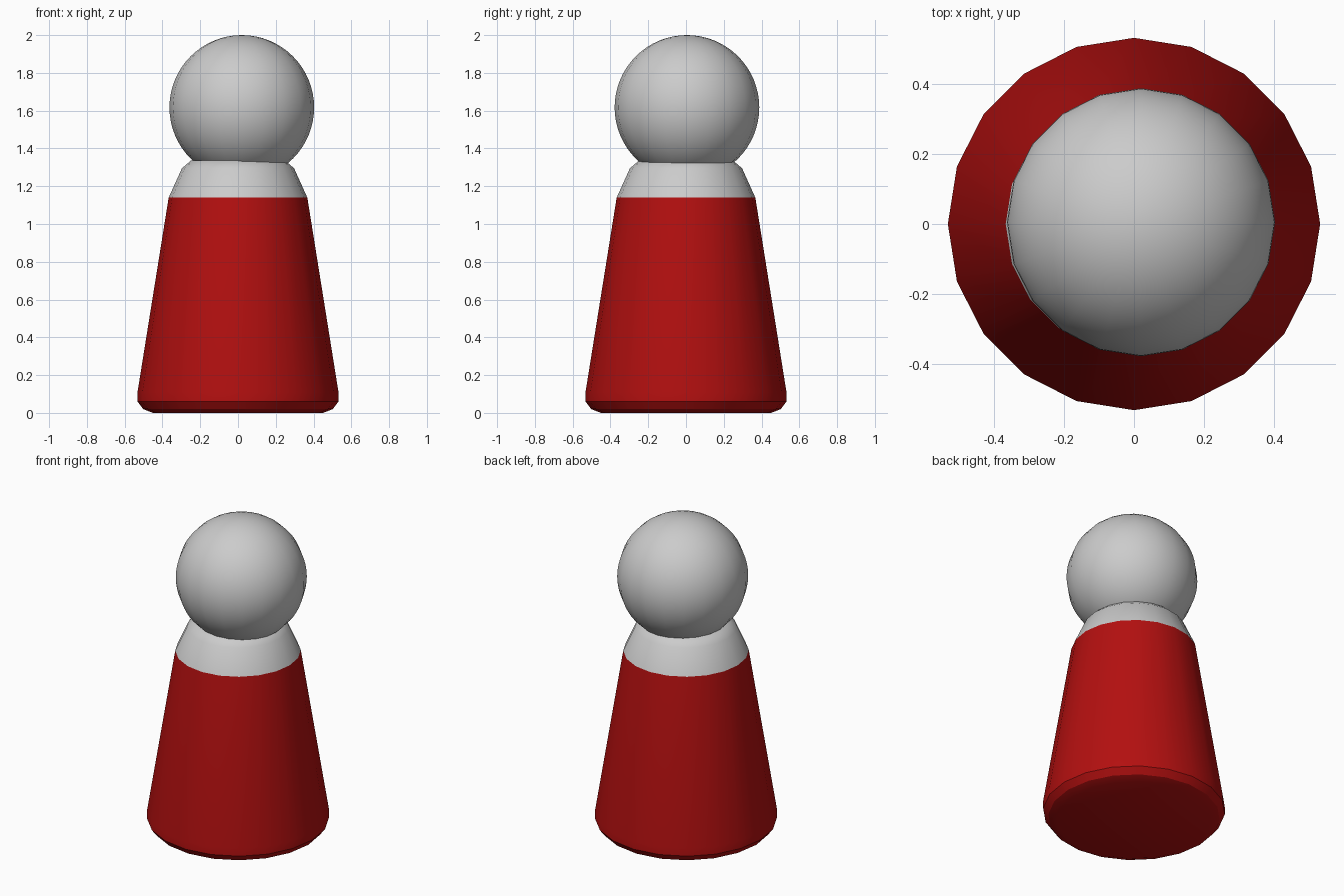
import bpy, bmesh, math

if "Cube" in bpy.data.objects:
    bpy.data.objects.remove(bpy.data.objects["Cube"])

SIDES = 20


def lathe(name, profile, cap_start=False, cap_end=False):
    """Revolve (radius, z) points, listed bottom to top, around z."""
    bm = bmesh.new()
    rings = []
    for r, z in profile:
        rings.append([bm.verts.new((r * math.cos(2 * math.pi * i / SIDES),
                                    r * math.sin(2 * math.pi * i / SIDES), z))
                      for i in range(SIDES)])
    for low, high in zip(rings, rings[1:]):
        for i in range(SIDES):
            j = (i + 1) % SIDES
            bm.faces.new((low[i], low[j], high[j], high[i]))
    if cap_start:
        bm.faces.new(rings[0][::-1])
    if cap_end:
        bm.faces.new(rings[-1])
    mesh = bpy.data.meshes.new(name)
    bm.to_mesh(mesh)
    bm.free()
    obj = bpy.data.objects.new(name, mesh)
    bpy.context.collection.objects.link(obj)
    return obj


def smooth(obj):
    bpy.ops.object.select_all(action='DESELECT')
    obj.select_set(True)
    bpy.context.view_layer.objects.active = obj
    bpy.ops.object.shade_smooth_by_angle(angle=math.radians(30))


# Red tapered body with rounded foot
body = lathe("body", [(0.45, 0.0), (0.502, 0.02), (0.532, 0.06),
                      (0.532, 0.11), (0.367, 1.14)], cap_start=True)
red = bpy.data.materials.new("red_paint")
red.diffuse_color = (0.45, 0.005, 0.005, 1)
red.use_nodes = True
red.node_tree.nodes["Principled BSDF"].inputs["Base Color"].default_value = red.diffuse_color
body.data.materials.append(red)
smooth(body)

# Grey shoulders, closed inside the head
shoulders = lathe("shoulders", [(0.367, 1.14), (0.297, 1.295),
                                (0.25, 1.335), (0.20, 1.345)], cap_end=True)
smooth(shoulders)

# Ball head, set slightly off centre
bpy.ops.mesh.primitive_uv_sphere_add(segments=SIDES, ring_count=32, radius=0.383,
                                     location=(0.02, 0.005, 1.617))
head = bpy.context.object
head.name = "head"
smooth(head)
